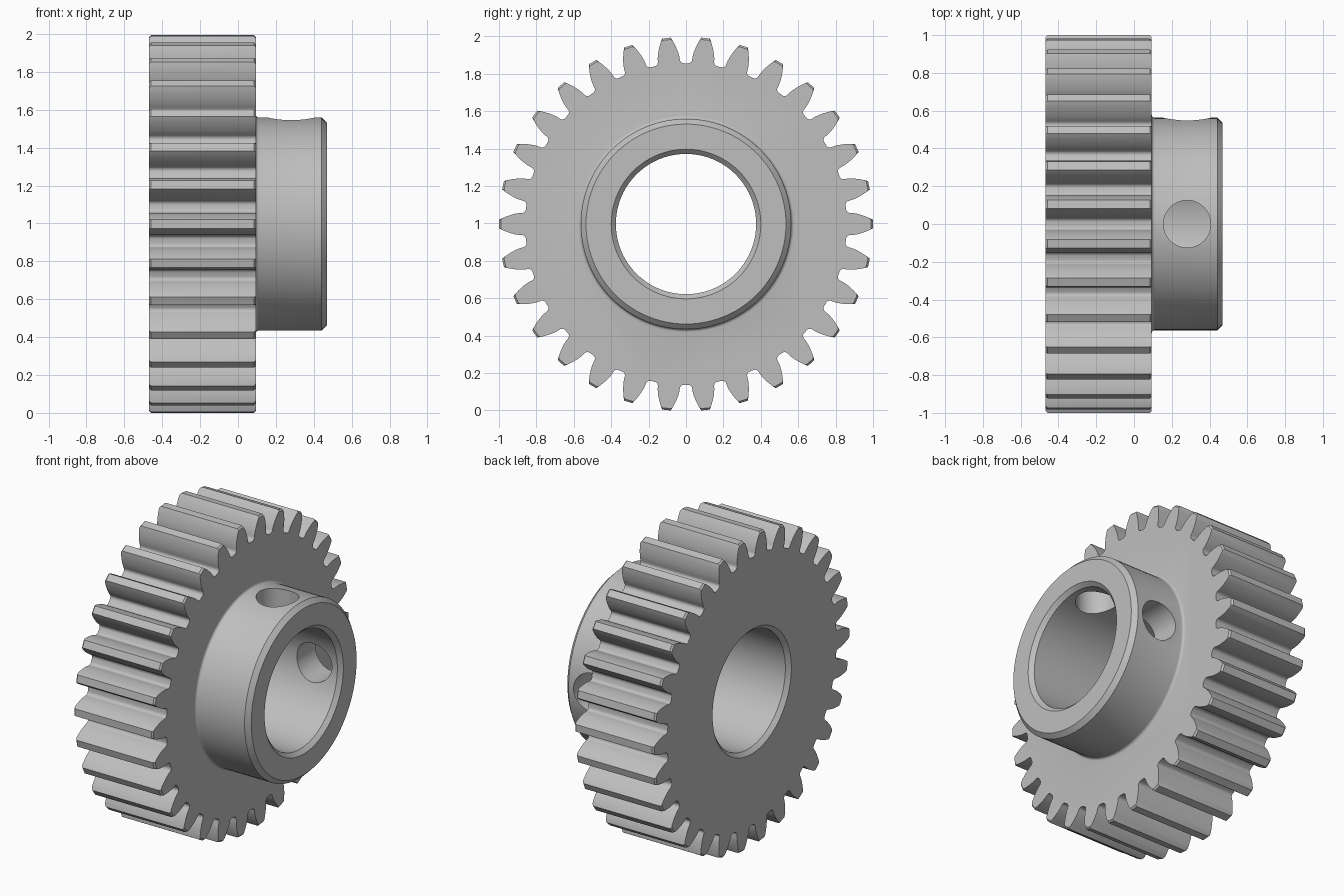
import bpy, bmesh, math
from mathutils import Matrix, Vector

if "Cube" in bpy.data.objects:
    bpy.data.objects.remove(bpy.data.objects["Cube"])

# Proportions follow the gear module
TEETH, M = 30, 0.0625
TIP, PITCH, ROOT = 16 * M, 15 * M, 13.75 * M
BASE = PITCH * math.cos(math.radians(20))
X0, X1, X2 = -7.5 * M, 1.5 * M, 7.5 * M      # back face, gear face, hub end
CZ = 0.9967                                  # axle height
SEG = 96

steel = bpy.data.materials.new("steel grey")
steel.diffuse_color = (0.52, 0.52, 0.52, 1)
steel.use_nodes = True
steel.node_tree.nodes["Principled BSDF"].inputs["Base Color"].default_value = steel.diffuse_color


def new_object(name, bm):
    bmesh.ops.recalc_face_normals(bm, faces=bm.faces[:])
    mesh = bpy.data.meshes.new(name)
    bm.to_mesh(mesh)
    bm.free()
    mesh.materials.append(steel)
    ob = bpy.data.objects.new(name, mesh)
    bpy.context.collection.objects.link(ob)
    return ob


def loft(name, rings):
    """Skin rings of (x, radius, angle) points and cap both ends."""
    bm = bmesh.new()
    loops = [[bm.verts.new((x, r * math.cos(a), CZ + r * math.sin(a)))
              for x, r, a in ring] for ring in rings]
    n = len(loops[0])
    for p, q in zip(loops, loops[1:]):
        for i in range(n):
            j = (i + 1) % n
            bm.faces.new((p[i], p[j], q[j], q[i]))
    bm.faces.new(loops[0])
    bm.faces.new(loops[-1])
    return new_object(name, bm)


def revolve(name, profile):
    return loft(name, [[(x, r, math.tau * i / SEG) for i in range(SEG)]
                       for x, r in profile])


def inv(r):
    a = math.acos(min(1, BASE / r))
    return math.tan(a) - a


def half_tooth():
    """Polar points of one flank, from the root fillet out to the tip."""
    half = math.pi / 2 / TEETH + inv(PITCH)
    f = 0.022
    c = half + math.asin(f / (ROOT + f))
    centre = Vector((math.cos(c), math.sin(c))) * (ROOT + f)
    pts = []
    for i in range(6):
        t = c + math.pi + (half + math.pi / 2 - c) * i / 5
        p = centre + f * Vector((math.cos(t), math.sin(t)))
        pts.append((p.length, math.atan2(p.y, p.x)))
    for i in range(1, 8):
        r = BASE + (TIP - BASE) * i / 7
        pts.append((r, half - inv(r)))
    return pts


# Toothed wheel with lightly chamfered tips
flank = half_tooth()
tooth = [(r, -a) for r, a in flank] + flank[::-1]
outline = [(r, a + math.tau * k / TEETH) for k in range(TEETH) for r, a in tooth]
C = 0.01
gear = loft("gear", [[(x, min(r, lim), a) for r, a in outline] for x, lim in
                     ((X0, TIP - C), (X0 + C, TIP), (X1 - C, TIP), (X1, TIP - C))])

# Hub with a base fillet and a chamfered end
HR, F, CH = 9 * M, 0.016, 0.028
fillet = [(X1 + F - F * math.cos(t), HR + F - F * math.sin(t))
          for t in (math.pi / 2 * i / 4 for i in range(5))]
hub = revolve("hub", [(0, HR + F)] + fillet + [(X2 - CH, HR), (X2, HR - CH)])

# Bore cutter, widened at both mouths
BR, BC = 6 * M, 0.025
bore = revolve("bore_cutter", [(X0 - 0.1, BR + BC + 0.1), (X0 + BC, BR),
                               (X2 - BC, BR), (X2 + 0.1, BR + BC + 0.1)])


# Set screw hole cutters, one upward and one to the rear
def hole_cutter(name, angle):
    bm = bmesh.new()
    bmesh.ops.create_cone(bm, cap_ends=True, segments=48, radius1=2 * M,
                          radius2=2 * M, depth=0.8,
                          matrix=Matrix.Translation((0, 0, 0.4)))
    bm.transform(Matrix.Translation((4.5 * M, 0, CZ)) @ Matrix.Rotation(angle, 4, 'X'))
    return new_object(name, bm)


top_hole = hole_cutter("top_hole_cutter", 0)
rear_hole = hole_cutter("rear_hole_cutter", -math.pi / 2)

# Join the hub to the wheel and cut all openings
helpers = [(hub, 'UNION'), (bore, 'DIFFERENCE'),
           (top_hole, 'DIFFERENCE'), (rear_hole, 'DIFFERENCE')]
bpy.context.view_layer.objects.active = gear
gear.select_set(True)
for ob, op in helpers:
    mod = gear.modifiers.new(ob.name, 'BOOLEAN')
    mod.operation, mod.object, mod.solver = op, ob, 'EXACT'
    bpy.ops.object.modifier_apply(modifier=mod.name)
for ob, _ in helpers:
    bpy.data.objects.remove(ob)
bpy.ops.object.shade_smooth_by_angle(angle=math.radians(30))
